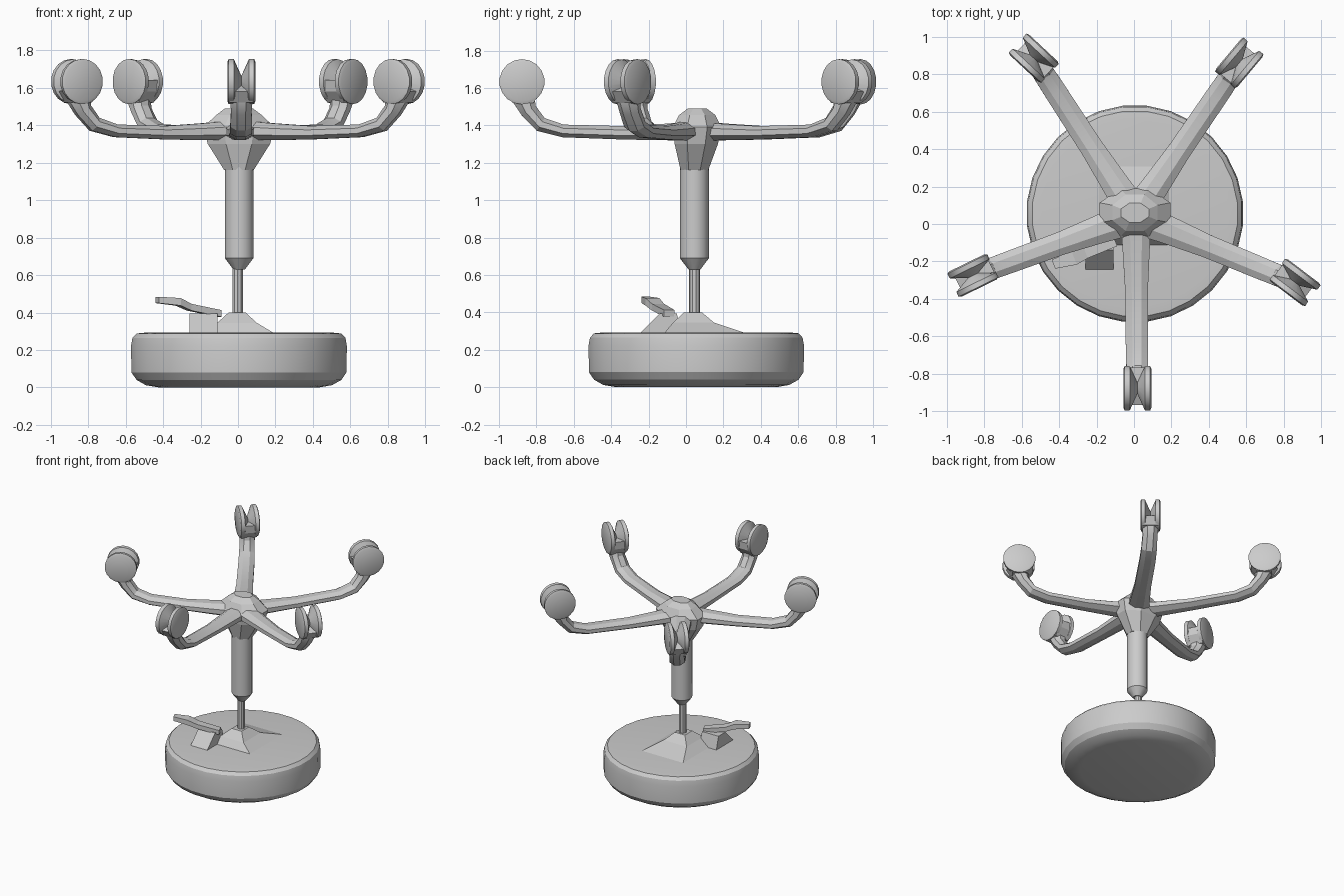
import bpy, bmesh
from math import cos, sin, pi, radians
from mathutils import Vector, Matrix

if "Cube" in bpy.data.objects:
    bpy.data.objects.remove(bpy.data.objects["Cube"])


def loft(name, rings):
    """Skin a list of equal-length point rings and cap both ends."""
    bm = bmesh.new()
    vs = [[bm.verts.new(p) for p in ring] for ring in rings]
    n = len(vs[0])
    for a, b in zip(vs, vs[1:]):
        for i in range(n):
            j = (i + 1) % n
            bm.faces.new((a[i], a[j], b[j], b[i]))
    bm.faces.new(vs[0][::-1])
    bm.faces.new(vs[-1])
    bmesh.ops.recalc_face_normals(bm, faces=bm.faces)
    mesh = bpy.data.meshes.new(name)
    bm.to_mesh(mesh)
    bm.free()
    ob = bpy.data.objects.new(name, mesh)
    bpy.context.collection.objects.link(ob)
    return ob


def ellipse(cx, cy, z, rx, ry, n):
    return [(cx + rx * cos(2 * pi * (i + .5) / n),
             cy + ry * sin(2 * pi * (i + .5) / n), z) for i in range(n)]


def rect(x0, x1, y0, y1, z):
    return [(x0, y0, z), (x1, y0, z), (x1, y1, z), (x0, y1, z)]


def smooth(ob, angle):
    bpy.ops.object.select_all(action='DESELECT')
    ob.select_set(True)
    bpy.context.view_layer.objects.active = ob
    bpy.ops.object.shade_smooth_by_angle(angle=radians(angle))


# round seat cushion lying on the ground
seat = loft("seat", [ellipse(0.005, 0.055, z, r, r, 28) for z, r in (
    (0, 0.43), (0.012, 0.50), (0.04, 0.55), (0.08, 0.577), (0.22, 0.58),
    (0.265, 0.572), (0.288, 0.55), (0.293, 0.50))])
smooth(seat, 20)

# pyramid mounting plate under the seat
loft("seat_plate", [rect(-0.20, 0.20, -0.12, 0.33, 0.285),
                    rect(-0.11, 0.10, -0.07, 0.15, 0.345),
                    rect(-0.05, 0.04, -0.01, 0.085, 0.40)])

# lever bracket and lever
loft("lever_bracket", [rect(-0.26, -0.11, -0.25, -0.02, 0.285),
                       rect(-0.26, -0.11, -0.14, -0.05, 0.395)])


def lever_ring(x, y, z, w, h):
    d = Vector((0.37, -0.93, 0)) * w
    c, up = Vector((x, y, z)), Vector((0, 0, h))
    return [c - d - up, c + d - up, c + d + up, c - d + up]


loft("lever", [lever_ring(-0.10, -0.09, 0.395, 0.03, 0.018),
               lever_ring(-0.26, -0.15, 0.428, 0.035, 0.018),
               lever_ring(-0.32, -0.18, 0.457, 0.04, 0.02),
               lever_ring(-0.43, -0.215, 0.467, 0.025, 0.017)])

# gas lift: thin rod and thick sleeve
loft("lift_rod", [ellipse(-0.002, 0.045, z, 0.029, 0.029, 10) for z in (0.38, 0.66)])
sleeve = loft("lift_sleeve", [ellipse(0.006, 0.045, z, r, r, 14) for z, r in (
    (0.63, 0.032), (0.69, 0.078), (1.20, 0.078))])
smooth(sleeve, 30)

# star base hub
loft("base_hub", [ellipse(0.005, y, z, rx, ry, 8) for z, y, rx, ry in (
    (1.16, 0.045, 0.085, 0.08), (1.30, 0.055, 0.18, 0.125),
    (1.39, 0.06, 0.205, 0.14), (1.455, 0.06, 0.13, 0.105),
    (1.49, 0.06, 0.08, 0.055))])

# arm centre line: distance left to the caster, height, half width, half height
ARM = ((1.37, 0.085, 0.05), (1.365, 0.075, 0.045), (1.36, 0.062, 0.036),
       (1.37, 0.06, 0.034), (1.405, 0.058, 0.04), (1.48, 0.055, 0.045),
       (1.54, 0.06, 0.06), (1.60, 0.06, 0.06))


def arm(name, start, end):
    a, b = Vector((*start, 0)), Vector((*end, 0))
    length = (b - a).length
    d = (b - a).normalized()
    side = Vector((-d.y, d.x, 0))
    dist = (0, 0.12, 0.40 * length, length - 0.22, length - 0.10,
            length - 0.035, length - 0.01, length)
    pts = [a + d * t + Vector((0, 0, s[0])) for t, s in zip(dist, ARM)]
    rings = []
    for i, p in enumerate(pts):
        tan = (pts[min(i + 1, len(pts) - 1)] - pts[max(i - 1, 0)]).normalized()
        up = tan.cross(side)
        w, h = ARM[i][1:]
        rings.append([p + side * w * cos(pi * (k + .5) / 4) * 1.08
                      + up * h * sin(pi * (k + .5) / 4) * 1.08 for k in range(8)])
    smooth(loft(name, rings), 25)


# twin caster wheel: lathe with a V groove between the two discs
WHEEL = ((-0.075, 0.105), (-0.068, 0.121), (-0.04, 0.119), (0, 0.03),
         (0.04, 0.119), (0.068, 0.121), (0.075, 0.105))


def caster(name, x, y, angle):
    m = (Matrix.Translation((x, y, 1.633)) @ Matrix.Rotation(radians(angle), 4, 'Z')
         @ Matrix.Rotation(pi / 2, 4, 'X'))
    rings = [[m @ Vector(p) for p in ellipse(0, 0, z, r, r, 18)] for z, r in WHEEL]
    smooth(loft(name, rings), 30)
    # hood closing the groove on the hub side
    d = Vector((cos(radians(angle)), sin(radians(angle)), 0))
    s = Vector((-d.y, d.x, 0))
    c = Vector((x, y, 0))
    hood = []
    for z, near, far in ((1.52, 0.06, 0.05), (1.58, 0.105, 0.09), (1.64, 0.11, -0.04)):
        up = Vector((0, 0, z))
        hood.append([c - d * near - s * 0.06 + up, c + d * far - s * 0.06 + up,
                     c + d * far + s * 0.06 + up, c - d * near + s * 0.06 + up])
    loft(name + "_hood", hood)


# five arms with casters: arm root, caster centre, caster heading
LEGS = {"front": ((0.01, 0.03), (0.018, -0.877), 270),
        "right": ((0.08, 0.01), (0.86, -0.312), -37),
        "back_right": ((0.03, 0.08), (0.562, 0.86), 50),
        "back_left": ((-0.02, 0.09), (-0.535, 0.885), 137),
        "left": ((-0.08, 0.01), (-0.86, -0.275), 206)}
for key, (root, tip, heading) in LEGS.items():
    arm(key + "_arm", root, tip)
    caster(key + "_caster", *tip, heading)
